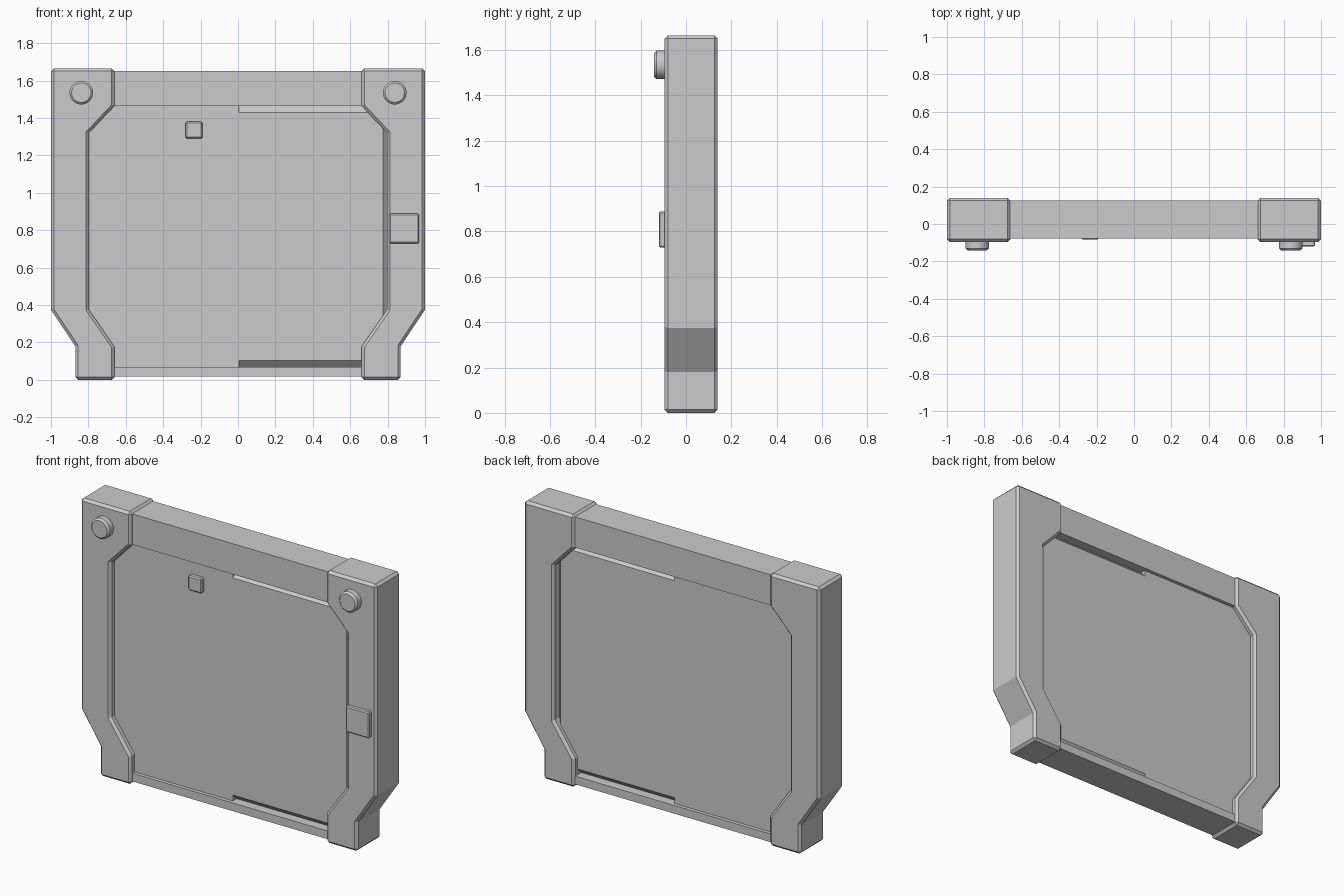
import bpy, bmesh, math

if "Cube" in bpy.data.objects:
    bpy.data.objects.remove(bpy.data.objects["Cube"])

FRONT, BACK = -0.095, 0.14      # pillar depth range


def make_object(name, bm):
    bmesh.ops.recalc_face_normals(bm, faces=bm.faces)
    mesh = bpy.data.meshes.new(name)
    bm.to_mesh(mesh)
    bm.free()
    obj = bpy.data.objects.new(name, mesh)
    bpy.context.collection.objects.link(obj)
    return obj


def add_bevel(obj, width):
    mod = obj.modifiers.new("edge_chamfer", 'BEVEL')
    mod.width = width
    mod.segments = 1
    mod.limit_method = 'ANGLE'
    mod.angle_limit = math.radians(55)


def prism(name, profile, y0, y1, bevel=0):
    """Extrude an x/z outline along y."""
    bm = bmesh.new()
    face = bm.faces.new([bm.verts.new((x, y0, z)) for x, z in profile])
    ext = bmesh.ops.extrude_face_region(bm, geom=[face])
    verts = [g for g in ext['geom'] if isinstance(g, bmesh.types.BMVert)]
    bmesh.ops.translate(bm, verts=verts, vec=(0, y1 - y0, 0))
    obj = make_object(name, bm)
    if bevel:
        add_bevel(obj, bevel)
    return obj


def box(name, x0, x1, y0, y1, z0, z1, bevel=0):
    return prism(name, [(x0, z0), (x1, z0), (x1, z1), (x0, z1)], y0, y1, bevel)


def door(name, x_seam, x_outer, y0, y1, z0, z1, width):
    """Slab chamfered on every edge of its rim except at the centre seam."""
    bm = bmesh.new()
    bmesh.ops.create_cube(bm, size=1)
    for v in bm.verts:
        v.co.x = x_outer if v.co.x > 0 else x_seam
        v.co.y = y1 if v.co.y > 0 else y0
        v.co.z = z1 if v.co.z > 0 else z0
    rim = [e for e in bm.edges
           if abs(e.verts[0].co.y - e.verts[1].co.y) < 1e-4
           and not all(abs(v.co.x - x_seam) < 1e-4 for v in e.verts)]
    bmesh.ops.bevel(bm, geom=rim, offset=width, segments=1,
                    affect='EDGES', clamp_overlap=True)
    return make_object(name, bm)


# Side pillars with stepped-in feet and angled inner edges
outline = [(0.66, 0), (0.87, 0), (0.87, 0.18), (1.0, 0.375), (1.0, 1.665),
           (0.66, 1.665), (0.66, 1.465), (0.797, 1.32), (0.797, 0.375), (0.66, 0.177)]
for side, s in (("left", -1), ("right", 1)):
    prism(side + "_pillar", [(s * x, z) for x, z in outline], FRONT, BACK, 0.015)

    # Round lamp at the top of each pillar
    bpy.ops.mesh.primitive_cylinder_add(vertices=32, radius=0.063, depth=0.07,
                                        location=(s * 0.838, -0.106, 1.535),
                                        rotation=(math.pi / 2, 0, 0))
    lamp = bpy.context.object
    lamp.name = side + "_lamp"
    bpy.ops.object.shade_smooth_by_angle(angle=math.radians(30))
    add_bevel(lamp, 0.011)

# Header beam and floor sill
box("header_beam", -0.7, 0.7, -0.078, 0.126, 1.465, 1.652)
box("floor_sill", -0.7, 0.7, -0.078, 0.126, 0.018, 0.068)

# Pair of sliding doors
door("left_door", 0.005, -0.80, -0.056, 0.104, 0.068, 1.466, 0.036)
door("right_door", 0.005, 0.81, -0.056, 0.104, 0.068, 1.466, 0.036)

# Small door plate and pillar control panel
box("door_plate", -0.28, -0.19, -0.083, -0.04, 1.29, 1.38, 0.007)
box("control_panel", 0.81, 0.968, -0.12, -0.06, 0.73, 0.888, 0.006)
